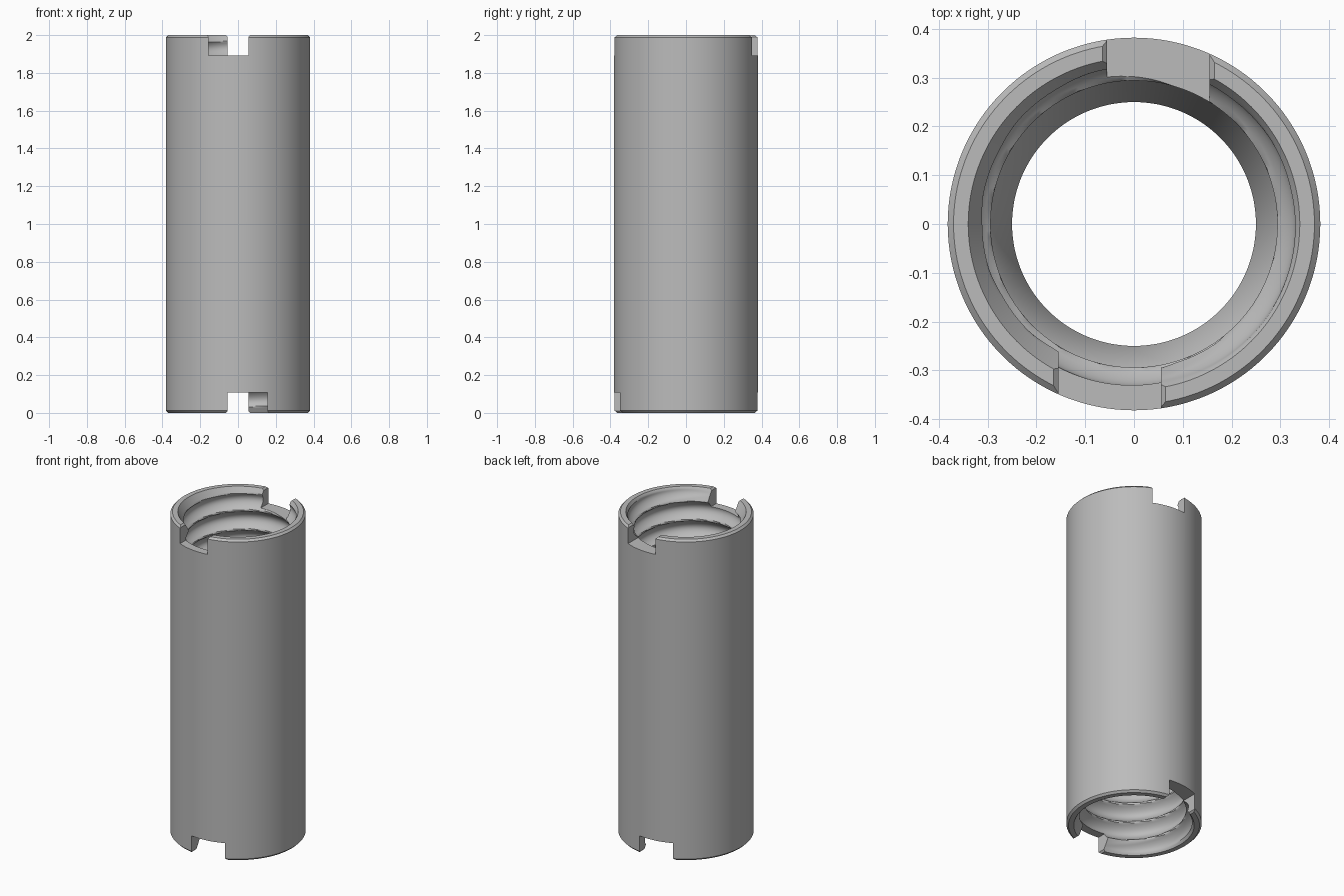
import bpy, bmesh
from math import sin, cos, pi, tau

cube = bpy.data.objects.get("Cube")
if cube:
    bpy.data.objects.remove(cube, do_unlink=True)

HEIGHT, OUTER, RIM = 2.0, 0.382, 0.37
BORE, CREST, ROOT, MOUTH = 0.25, 0.294, 0.332, 0.34
PITCH, THREAD_LEN, CONE_LEN = 0.12, 0.6, 0.08
SEGMENTS = 128

steel = bpy.data.materials.new("steel grey")
steel.use_nodes = True
grey = (0.5, 0.5, 0.5, 1)
steel.diffuse_color = grey
steel.node_tree.nodes["Principled BSDF"].inputs["Base Color"].default_value = grey


def bore_radius(depth, angle):
    """Rounded thread near an end, then a cone down to the plain bore."""
    if depth >= THREAD_LEN:
        t = min(1, (depth - THREAD_LEN) / CONE_LEN)
        return CREST + (BORE - CREST) * t
    phase = ((HEIGHT - depth - 1.885) / PITCH + (angle - pi / 3) / tau) % 1
    groove = max(0, sin(pi * (phase - 0.1) / 0.9)) ** 0.8
    fade = min(1, (THREAD_LEN - depth) / 0.05)
    entry = MOUTH - 0.6 * depth
    return max(CREST + (ROOT - CREST) * groove * fade, entry)


def wall_point(z, angle):
    top = z > HEIGHT / 2
    r = bore_radius(HEIGHT - z if top else z, angle if top else pi - angle)
    return r * cos(angle), r * sin(angle), z


# Tube: outer rings, then inner rings from the top down, closed into a loop
bm = bmesh.new()
angles = [tau * i / SEGMENTS for i in range(SEGMENTS)]
rings = [[bm.verts.new((r * cos(a), r * sin(a), z)) for a in angles]
         for r, z in ((RIM, 0), (OUTER, 0.012), (OUTER, HEIGHT - 0.012), (RIM, HEIGHT))]
steps = 100
depths = [THREAD_LEN * i / steps for i in range(steps + 1)] + [THREAD_LEN + CONE_LEN]
levels = [HEIGHT - d for d in depths] + depths[::-1]
rings += [[bm.verts.new(wall_point(z, a)) for a in angles] for z in levels]
for k, ring in enumerate(rings):
    after = rings[(k + 1) % len(rings)]
    for i in range(SEGMENTS):
        j = (i + 1) % SEGMENTS
        bm.faces.new((ring[i], ring[j], after[j], after[i]))
bmesh.ops.recalc_face_normals(bm, faces=bm.faces)
mesh = bpy.data.meshes.new("threaded_sleeve")
bm.to_mesh(mesh)
bm.free()
sleeve = bpy.data.objects.new("threaded_sleeve", mesh)
mesh.materials.append(steel)
bpy.context.collection.objects.link(sleeve)


def notch_cutter(name, side, top):
    """Slot with chamfered mouth; side -1 is the front, +1 the back."""
    flip = -side if top else side
    lo, hi, floor, c = -0.155, 0.055, 0.108, 0.01
    outline = [(lo, floor), (lo, c), (lo - c, 0), (lo - c, -0.1),
               (hi + c, -0.1), (hi + c, 0), (hi, c), (hi, floor)]
    b = bmesh.new()
    face = b.faces.new([b.verts.new((flip * x, side * 0.15, HEIGHT - d if top else d))
                        for x, d in outline])
    out = bmesh.ops.extrude_face_region(b, geom=[face])
    verts = [v for v in out["geom"] if isinstance(v, bmesh.types.BMVert)]
    bmesh.ops.translate(b, verts=verts, vec=(0, side * 0.4, 0))
    bmesh.ops.recalc_face_normals(b, faces=b.faces)
    m = bpy.data.meshes.new(name)
    b.to_mesh(m)
    b.free()
    m.materials.append(steel)
    obj = bpy.data.objects.new(name, m)
    obj.hide_render = True
    bpy.context.collection.objects.link(obj)
    return obj


# Two wrench notches at each end
bpy.context.view_layer.objects.active = sleeve
sleeve.select_set(True)
for end, top in (("top", True), ("bottom", False)):
    for where, side in (("front", -1), ("back", 1)):
        cutter = notch_cutter(f"{end}_{where}_notch_cutter", side, top)
        mod = sleeve.modifiers.new("notch", 'BOOLEAN')
        mod.operation = 'DIFFERENCE'
        mod.solver = 'EXACT'
        mod.object = cutter
        bpy.ops.object.modifier_apply(modifier=mod.name)
        bpy.data.objects.remove(cutter, do_unlink=True)

bpy.ops.object.shade_smooth_by_angle(angle=pi / 6)
